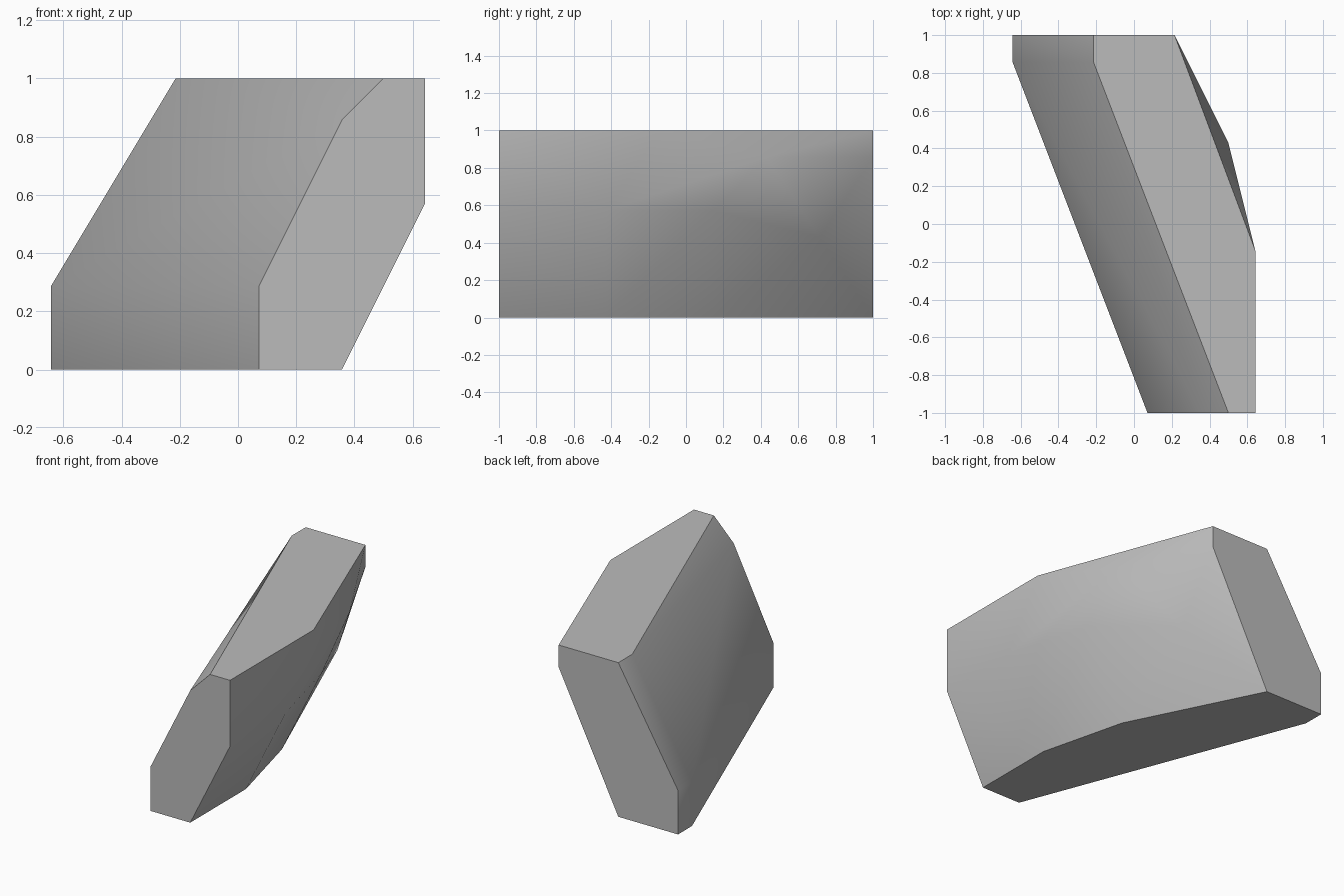
import bpy
import bmesh
from mathutils import Vector

# Remove the default object
cube = bpy.data.objects.get("Cube")
if cube:
    bpy.data.objects.remove(cube, do_unlink=True)

U = 1 / 7  # modelling grid step

# Cap outlines, in grid steps
front = [(0.5, 0), (2.5, 0), (4.5, 4), (4.5, 7), (3.5, 7), (2.5, 6), (0.5, 2)]
back = [(-4.5, 0), (-1.5, 0), (1.5, 6), (1.5, 7), (-1.5, 7), (-4.5, 2)]
# Bends of the curved right side, and the narrow strip on the left side
right_bends = [(2.5, -3, 0), (1.5, 1, 0), (1.5, 5, 3), (3.5, 1, 4),
               (4.5, -3, 4), (3.5, 3, 6), (4.5, -1, 7)]
left_strip = [(-4.5, 6, 0), (-4.5, 6, 2), (-1.5, 6, 7)]

points = [(x, -7, z) for x, z in front] + [(x, 7, z) for x, z in back]
points += right_bends + left_strip

# Convex body wrapped around the outlines
bm = bmesh.new()
for p in points:
    bm.verts.new(Vector(p) * U)
hull = bmesh.ops.convex_hull(bm, input=bm.verts)
loose = [v for v in bm.verts if not v.link_faces]
bmesh.ops.delete(bm, geom=loose, context="VERTS")
bmesh.ops.dissolve_limit(bm, angle_limit=0.01, verts=bm.verts, edges=bm.edges)
bmesh.ops.recalc_face_normals(bm, faces=bm.faces)
bm.normal_update()


def is_cap(face):
    return max(abs(face.normal.y), abs(face.normal.z)) > 0.999


# Smooth sides, crisp borders around the flat caps
for face in bm.faces:
    face.smooth = True
for edge in bm.edges:
    edge.smooth = not any(is_cap(f) for f in edge.link_faces)

mesh = bpy.data.meshes.new("slanted_block")
bm.to_mesh(mesh)
bm.free()
block = bpy.data.objects.new("slanted_block", mesh)
bpy.context.collection.objects.link(block)

# Plain grey surface
grey = bpy.data.materials.new("plain_grey")
grey.use_nodes = True
colour = (0.5, 0.5, 0.5, 1)
grey.diffuse_color = colour
grey.node_tree.nodes["Principled BSDF"].inputs["Base Color"].default_value = colour
mesh.materials.append(grey)
